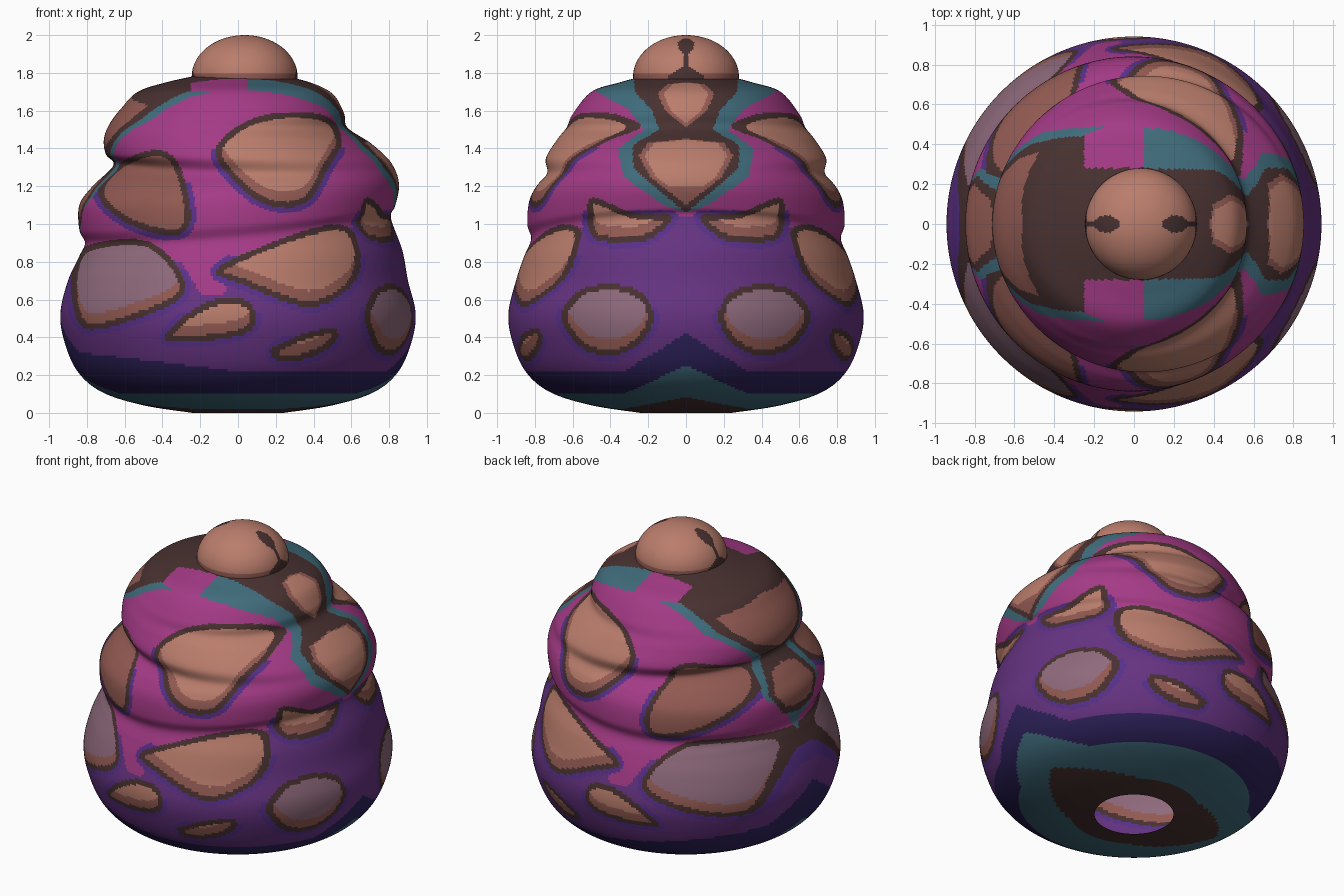
import bpy, bmesh, math
from mathutils import Vector

old = bpy.data.objects.get("Cube")
if old:
    bpy.data.objects.remove(old, do_unlink=True)

# ---------- materials ----------
PALETTE = {
    "salmon": (186, 125, 108), "rust": (146, 90, 82), "dark_brown": (72, 49, 48),
    "magenta": (164, 58, 134), "purple": (102, 51, 130), "indigo": (88, 48, 138),
    "navy": (46, 34, 92), "teal": (64, 108, 124), "mauve": (143, 106, 124),
}
INDEX = {name: i for i, name in enumerate(PALETTE)}
MATERIALS = []
for name, rgb in PALETTE.items():
    mat = bpy.data.materials.new(name)
    mat.use_nodes = True
    linear = [((c / 255 + 0.055) / 1.055) ** 2.4 for c in rgb] + [1]
    mat.diffuse_color = linear
    bsdf = mat.node_tree.nodes["Principled BSDF"]
    bsdf.inputs["Base Color"].default_value = linear
    bsdf.inputs["Roughness"].default_value = 0.8
    MATERIALS.append(mat)


# ---------- helpers ----------
def spline(points, steps, closed=False):
    """Smooth curve through all the points."""
    pts = [Vector(p) for p in points]
    n = len(pts)
    pick = (lambda i: pts[i % n]) if closed else (lambda i: pts[min(max(i, 0), n - 1)])
    out = []
    for i in range(n if closed else n - 1):
        a, b, c, d = (pick(i + k) for k in (-1, 0, 1, 2))
        for s in range(steps):
            t = s / steps
            out.append(b + (c - a) * t / 2 + (a - b * 2.5 + c * 2 - d / 2) * t * t
                       + (b * 1.5 - c * 1.5 + d / 2 - a / 2) * t ** 3)
    if not closed:
        out.append(pts[-1].copy())
    return out


def lookup(table, x):
    """Piecewise linear value of a small table."""
    if x <= table[0][0]:
        return table[0][1]
    for (xa, ya), (xb, yb) in zip(table, table[1:]):
        if x <= xb:
            return ya + (yb - ya) * (x - xa) / (xb - xa)
    return table[-1][1]


class Spot:
    """Rounded patch outline on a flat projection plane."""
    def __init__(self, fill, *points):
        self.fill = fill
        self.loop = [p / 100 for p in spline(points, 5, True)]
        xs, ys = [p.x for p in self.loop], [p.y for p in self.loop]
        self.box = min(xs) - .06, max(xs) + .06, min(ys) - .06, max(ys) + .06
        self.middle = sum(ys) / len(ys)

    def depth(self, u, v):
        """Distance to the outline, positive inside."""
        left, right, low, high = self.box
        if not (left < u < right and low < v < high):
            return -1
        best, inside = 9, False
        for i, b in enumerate(self.loop):
            a = self.loop[i - 1]
            dx, dy = b.x - a.x, b.y - a.y
            t = ((u - a.x) * dx + (v - a.y) * dy) / (dx * dx + dy * dy + 1e-12)
            t = min(max(t, 0), 1)
            best = min(best, math.hypot(u - a.x - t * dx, v - a.y - t * dy))
            if (a.y > v) != (b.y > v) and u < a.x + (v - a.y) * dx / dy:
                inside = not inside
        return best if inside else -best

    def colour(self, u, v):
        d = self.depth(u, v)
        if d > .032:
            return self.fill if self.depth(u, v - .055) > .032 else "rust"
        if d > 0:
            return "dark_brown"
        return "indigo" if d > -.028 and v < self.middle + .05 else None


# ---------- spots, in hundredths ----------
FRONT_SPOTS = [
    Spot("salmon", (-12, 137), (0, 152), (22, 159), (47, 157), (55, 144), (48, 130), (37, 112), (20, 109), (4, 117)),
    Spot("rust", (-46, 139), (-32, 133), (-25, 105), (-33, 94), (-58, 100), (-74, 115), (-66, 130)),
    Spot("mauve", (-85, 84), (-70, 91), (-48, 91), (-34, 80), (-28, 65), (-40, 55), (-78, 44), (-88, 60)),
    Spot("salmon", (-12, 75), (12, 88), (45, 99), (60, 97), (65, 80), (58, 65), (37, 56), (5, 67)),
    Spot("salmon", (-39, 40), (-20, 57), (0, 61), (10, 52), (4, 42), (-20, 38)),
    Spot("salmon", (17, 33), (32, 41), (50, 45), (52, 38), (40, 30), (24, 27)),
]
SIDE_SPOTS = [
    Spot("mauve", (66, 50), (56, 65), (36, 68), (21, 61), (18, 46), (32, 32), (53, 33)),
    Spot("salmon", (7, 104), (28, 106), (49, 114), (52, 106), (48, 92), (22, 91)),
]

# half widths, by height, of the dark strips down the two sides
RIGHT_DARK = [(1.06, 0), (1.2, .17), (1.3, .28), (1.42, .28), (1.5, .14), (1.6, .18), (1.7, .27), (1.8, .28)]
RIGHT_TEAL = [(1.06, 0), (1.1, .12), (1.25, .33), (1.4, .36), (1.5, .22), (1.6, .3), (1.7, .48), (1.8, .5)]
RIGHT_FILL = [(1.1, 0), (1.25, .19), (1.36, .25), (1.43, .2), (1.45, 0),
              (1.51, 0), (1.6, .11), (1.69, .15), (1.74, .1), (1.75, 0)]
LEFT_DARK = [(.97, 0), (1, .16), (1.14, .24), (1.28, .15), (1.33, .13), (1.4, .23), (1.55, .4), (1.68, .44)]
LEFT_TEAL = [(.84, 0), (.95, .08), (1.14, .28), (1.32, .2), (1.42, .3), (1.55, .46), (1.7, .49)]
LEFT_FILL = [(1.02, 0), (1.04, .13), (1.13, .2), (1.24, .12), (1.26, 0),
             (1.37, 0), (1.45, .22), (1.55, .33), (1.63, .36), (1.68, 0)]
PINK_EDGE = [(-1, .9), (-.3, .8), (-.2, .63), (-.08, .63), (.05, .8), (.6, .98), (.9, 1.06)]


def body_colour(p):
    x, y, z = p.x, abs(p.y), p.z
    # strips down the sides and across the top
    if z > .84:
        right = x > 0
        dark = lookup(RIGHT_DARK if right else LEFT_DARK, z)
        teal = lookup(RIGHT_TEAL if right else LEFT_TEAL, z)
        fill = lookup(RIGHT_FILL if right else LEFT_FILL, z)
        if z > 1.7 and -.25 < x < .05:
            dark, teal = .28, 0
        if y < fill:
            return "salmon" if right and fill - y > .03 and not 1.1 < z < 1.2 else "rust"
        if y < dark:
            return "dark_brown"
        if y < teal:
            return "teal"
    # spots
    spots = [(s, x) for s in FRONT_SPOTS] + [(s, y) for s in SIDE_SPOTS if x > 0]
    rim = None
    for spot, u in spots:
        found = spot.colour(u, z)
        if found == "indigo":
            rim = found
        elif found:
            return found
    # layered base with a peak on each side
    peak = max(0, 1 - y / .33)
    if z < .022 + .06 * peak:
        return "dark_brown"
    if z < .1 + .15 * peak:
        return "teal"
    if z < .22 + .2 * peak + max(0, -x) * .12:
        return "navy"
    return rim or ("magenta" if z > lookup(PINK_EDGE, x) else "purple")


def finish(name, bm, rule):
    mesh = bpy.data.meshes.new(name)
    for mat in MATERIALS:
        mesh.materials.append(mat)
    for face in bm.faces:
        face.material_index = INDEX[rule(face.calc_center_median())]
        face.smooth = True
    bm.to_mesh(mesh)
    bm.free()
    obj = bpy.data.objects.new(name, mesh)
    bpy.context.collection.objects.link(obj)
    return obj


# ---------- rolled body: three outlines (radius, height) blended around ----------
BASE = [(24, 0), (50, 4), (72, 11), (85, 22), (92, 38), (94, 53), (90, 70)]
LEFT = BASE + [(84, 83), (81, 90), (84, 97), (84, 110), (77, 120), (66, 131), (70, 137), (71, 145),
               (68, 153), (62, 161), (53, 170), (38, 175), (20, 179)]
FRONT = BASE + [(86, 82), (82, 92), (84, 100), (83, 112), (79, 120), (73, 127), (74, 135), (68, 145),
                (63, 151), (60, 158), (50, 170), (35, 175), (20, 179)]
RIGHT = BASE + [(87, 86), (81, 103), (83, 109), (85, 117), (85, 123), (83, 129), (79, 135), (70, 143),
                (58, 151), (56, 159), (50, 169), (38, 175), (22, 179)]
STEPS, COLUMNS = 11, 190
bm = bmesh.new()
grid = []
for lp, fp, rp in zip(*(spline(c, STEPS) for c in (LEFT, FRONT, RIGHT))):
    row = []
    for j in range(COLUMNS + 1):
        angle = math.pi * j / COLUMNS
        c, s = math.cos(angle), math.sin(angle)
        r, z = (rp * (c * c + c) / 2 + lp * (c * c - c) / 2 + fp * (1 - c * c)) / 100
        row.append(bm.verts.new((r * c, -r * s, max(z, 0))))
    grid.append(row)
for low, high in zip(grid, grid[1:]):
    for j in range(COLUMNS):
        bm.faces.new((low[j], high[j], high[j + 1], low[j + 1]))
body = finish("rolled_body", bm, body_colour)
mirror = body.modifiers.new("mirror_back", "MIRROR")
mirror.use_axis = (False, True, False)
mirror.merge_threshold = .0005

# ---------- top knob with a keyhole mark on each side ----------
KNOB = Vector((.035, 0, 1.78))
KEYHOLE = [(1.79, .09), (1.83, .02), (1.9, .014), (1.93, .04), (1.96, .045), (1.98, .02), (1.985, 0)]


def knob_colour(p):
    if abs(p.x - KNOB.x) > .09 and abs(p.y) < lookup(KEYHOLE, p.z):
        return "dark_brown"
    return "rust" if p.z < 1.8 else "salmon"


bm = bmesh.new()
bmesh.ops.create_uvsphere(bm, u_segments=128, v_segments=80, radius=1)
for v in bm.verts:
    v.co = Vector((v.co.x * .28, v.co.y * .28, v.co.z * .22)) + KNOB
finish("top_knob", bm, knob_colour)
